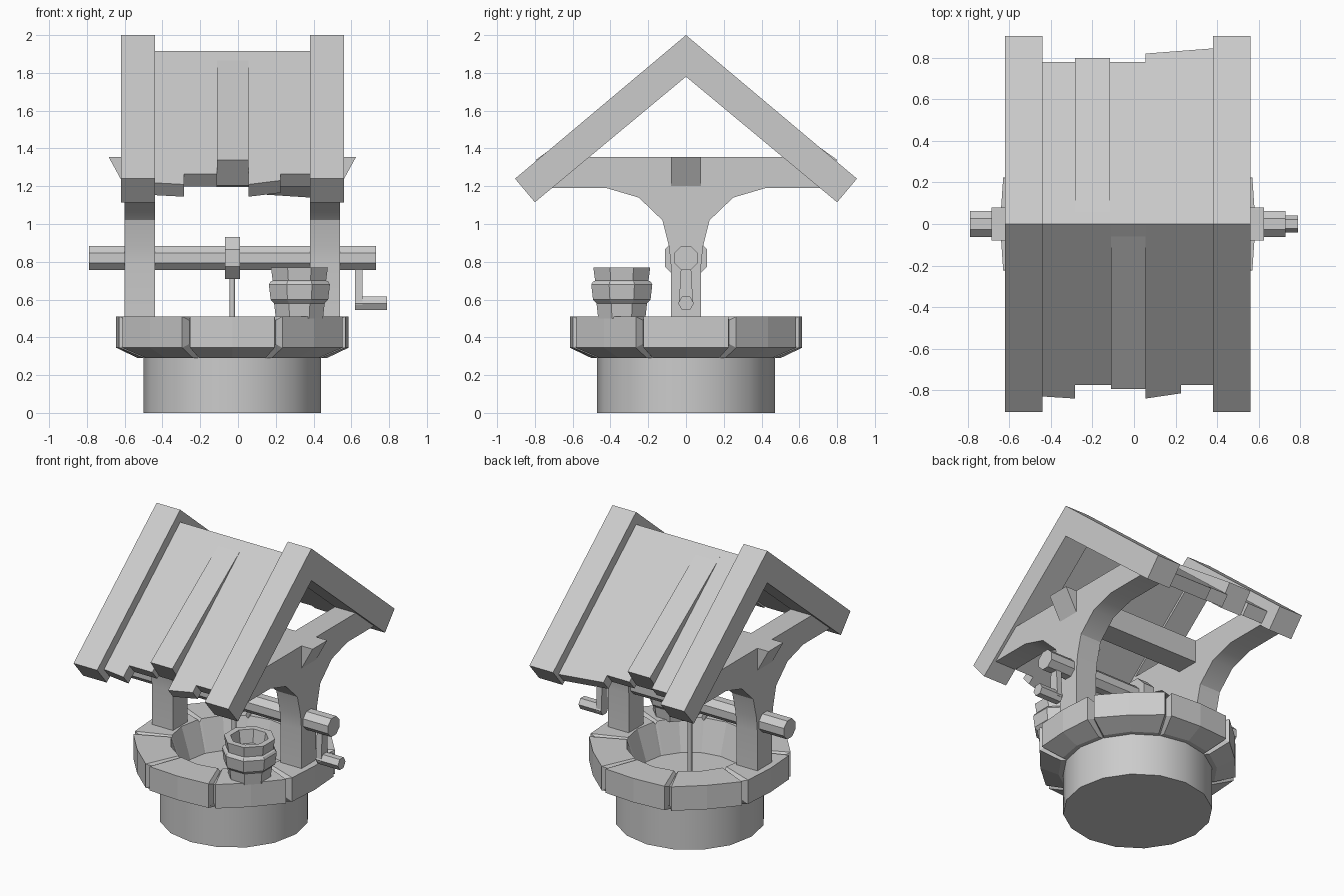
import bpy, math
from math import cos, sin, pi, radians

if "Cube" in bpy.data.objects:
    bpy.data.objects.remove(bpy.data.objects["Cube"])

CX = -0.03  # x of the well axis


def add(name, verts, faces, smooth=None):
    me = bpy.data.meshes.new(name)
    me.from_pydata(verts, [], faces)
    ob = bpy.data.objects.new(name, me)
    bpy.context.collection.objects.link(ob)
    bpy.context.view_layer.objects.active = ob
    bpy.ops.object.mode_set(mode='EDIT')
    bpy.ops.mesh.select_all(action='SELECT')
    bpy.ops.mesh.normals_make_consistent(inside=False)
    bpy.ops.object.mode_set(mode='OBJECT')
    if smooth:
        me.shade_smooth()
        me.set_sharp_from_angle(angle=radians(smooth))
    return ob


def loft(name, rings, smooth=None):
    """Skin equal-length point rings and cap both ends."""
    n = len(rings[0])
    faces = [(i * n + j, i * n + (j + 1) % n, (i + 1) * n + (j + 1) % n, (i + 1) * n + j)
             for i in range(len(rings) - 1) for j in range(n)]
    faces += [tuple(range(n)), tuple(range((len(rings) - 1) * n, len(rings) * n))]
    return add(name, [p for r in rings for p in r], faces, smooth)


def extrude_x(name, profile, x0, x1, smooth=None):
    return loft(name, [[(x, y, z) for y, z in profile] for x in (x0, x1)], smooth)


def lathe(name, profile, sides, cx=CX, cy=0, turn=0, smooth=None):
    return loft(name, [[(cx + r * cos(turn + 2 * pi * k / sides),
                         cy + r * sin(turn + 2 * pi * k / sides), z)
                        for k in range(sides)] for r, z in profile], smooth)


def rod_x(name, x0, x1, z, r, sides, turn=0):
    pts = [(r * sin(turn + 2 * pi * k / sides), z + r * cos(turn + 2 * pi * k / sides))
           for k in range(sides)]
    return extrude_x(name, pts, x0, x1)


# Round base
lathe("base", [(0.47, 0), (0.47, 0.30)], 16, smooth=30)

# Ring of eight stones with bevelled ends
for i in range(8):
    rings = []
    for deg, inset, R in ((-22.5, 0.04, 0.635), (-20.5, 0, 0.64), (0, 0, 0.615),
                          (20.5, 0, 0.64), (22.5, 0.04, 0.635)):
        a = radians(deg + 45 * i)
        section = [(0.50 - inset, 0.29), (R - inset, 0.345 + inset / 2), (R - inset, 0.51 - inset / 2),
                   (0.40, 0.51 - inset / 2), (0.33, 0.29)]
        rings.append([(CX + r * cos(a), r * sin(a), z) for r, z in section])
    loft(f"rim_stone_{i + 1}", rings)

# Posts with flared arms
half = [(0.08, 0.50), (0.08, 0.78), (0.09, 0.88), (0.125, 1.02), (0.25, 1.14), (0.42, 1.19),
        (0.74, 1.19), (0.56, 1.355)]
post = half + [(-y, z) for y, z in reversed(half)]
for side, x0 in (("left", -0.60), ("right", 0.38)):
    extrude_x(f"{side}_post", post, x0, x0 + 0.16, smooth=30)

# Cross beam with slanted ends
loft("cross_beam", [[(CX + s * (0.655 if z > 1.3 else 0.57), y, z)
                     for y, z in ((-0.08, 1.20), (0.08, 1.20), (0.08, 1.355), (-0.08, 1.355))]
                    for s in (-1, 1)])

# Roof end trims
chevron = [(0, 2.0), (0.905, 1.24), (0.80, 1.115), (0, 1.78), (-0.80, 1.115), (-0.905, 1.24)]
for side, x0 in (("left", -0.62), ("right", 0.38)):
    extrude_x(f"{side}_roof_trim", chevron, x0, x0 + 0.18)


# Roof boards: side, x range, eave y at each end, lifted or flush
def board(name, s, x0, x1, e0, e1, lifted):
    rings = []
    for x, e in ((x0, e0), (x1, e1)):
        if lifted:
            pts = [(0, 1.915), (0.06, 1.865), (e, 1.34), (e - 0.10, 1.205), (0, 1.804)]
        else:
            pts = [(0, 1.915), (e, 1.915 - 0.84 * e), (e - 0.055, 1.85 - 0.84 * e), (0, 1.804)]
        rings.append([(x, s * y, z) for y, z in pts])
    loft(name, rings)


for i, b in enumerate([(-1, -0.44, -0.285, 0.83, 0.84, False), (-1, -0.285, -0.11, 0.775, 0.775, False),
                       (-1, -0.11, 0.055, 0.795, 0.795, True), (-1, 0.055, 0.225, 0.84, 0.815, False),
                       (-1, 0.225, 0.38, 0.775, 0.775, False), (1, -0.44, -0.285, 0.78, 0.78, False),
                       (1, -0.285, -0.115, 0.80, 0.80, True), (1, -0.115, 0.055, 0.78, 0.78, False),
                       (1, 0.055, 0.38, 0.82, 0.845, False)]):
    board(f"roof_board_{i + 1}", *b)

# Axle, spool and rope
rod_x("axle", -0.79, 0.73, 0.82, 0.068, 8, pi / 8)
rod_x("spool", -0.07, 0.01, 0.82, 0.12, 8, pi / 8)
lathe("rope", [(0.015, 0.29), (0.015, 0.74)], 8, smooth=50)

# Crank
loft("crank_arm", [[(x, y, z) for x, y in ((0.62, -w), (0.66, -w), (0.66, w), (0.62, w))]
                   for z, w in ((0.57, 0.038), (0.80, 0.025))])
rod_x("crank_handle", 0.62, 0.79, 0.58, 0.042, 6, pi / 6)

# Bucket with band and hollow top
lathe("bucket", [(0.135, 0.50), (0.145, 0.58), (0.165, 0.60), (0.175, 0.68), (0.165, 0.695),
                 (0.153, 0.70), (0.163, 0.77), (0.12, 0.77), (0.105, 0.68)],
      8, 0.325, -0.34, pi / 8)
